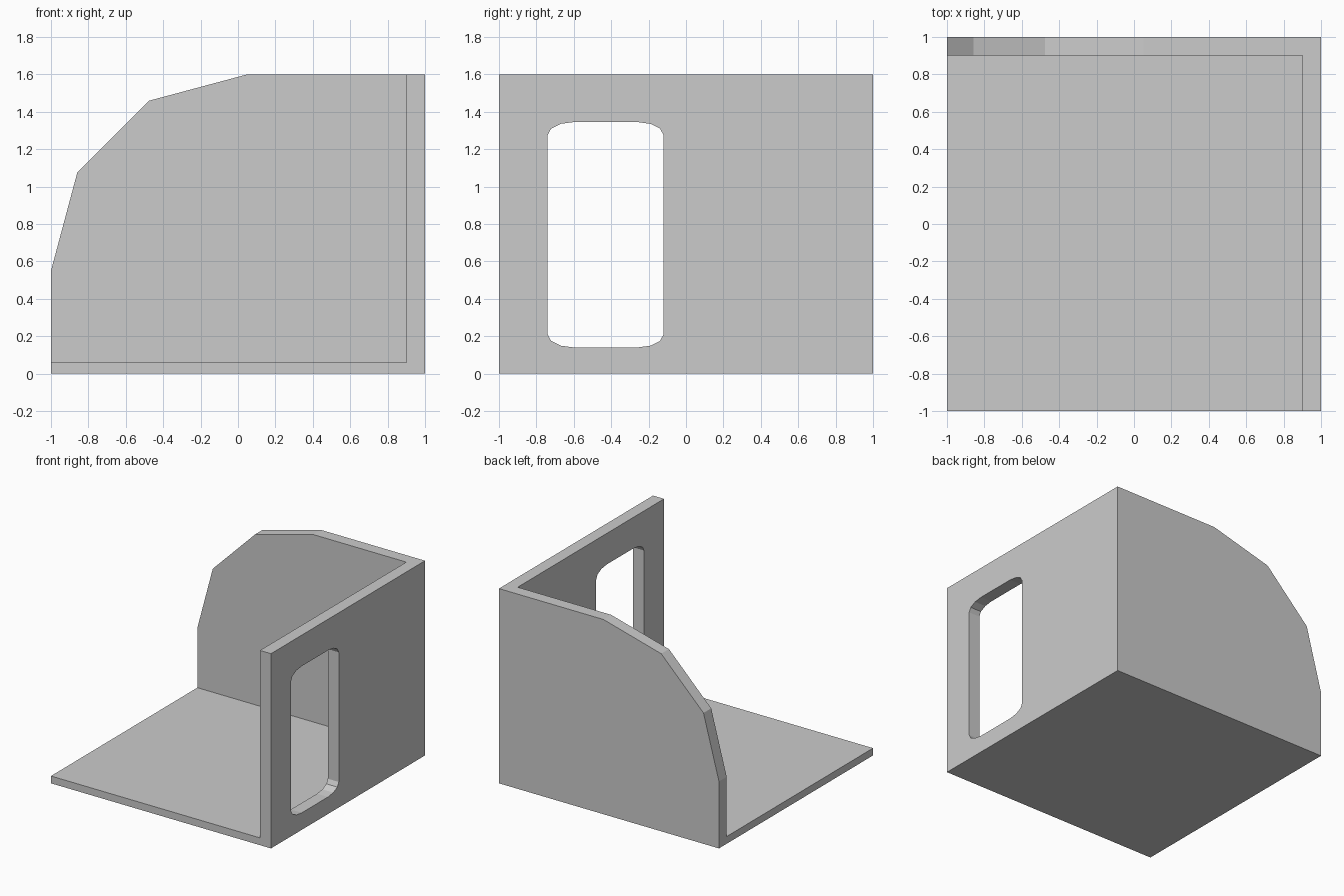
import bpy, bmesh
from math import cos, sin, radians
from mathutils import Vector

cube = bpy.data.objects.get("Cube")
if cube:
    bpy.data.objects.remove(cube, do_unlink=True)

grey = bpy.data.materials.new("plain grey")
grey.use_nodes = True
colour = (0.6, 0.6, 0.6, 1)
grey.diffuse_color = colour
grey.node_tree.nodes["Principled BSDF"].inputs["Base Color"].default_value = colour


def prism(name, points, sweep):
    """Extrude a closed outline of 3D points along the sweep vector."""
    bm = bmesh.new()
    face = bm.faces.new([bm.verts.new(p) for p in points])
    grown = bmesh.ops.extrude_face_region(bm, geom=[face], use_keep_orig=True)
    moved = [g for g in grown["geom"] if isinstance(g, bmesh.types.BMVert)]
    bmesh.ops.translate(bm, verts=moved, vec=Vector(sweep))
    bmesh.ops.recalc_face_normals(bm, faces=bm.faces)
    mesh = bpy.data.meshes.new(name)
    bm.to_mesh(mesh)
    bm.free()
    mesh.materials.append(grey)
    obj = bpy.data.objects.new(name, mesh)
    bpy.context.collection.objects.link(obj)
    return obj


def arc(cx, cz, rx, rz, start):
    """Quarter ellipse in three flat segments, turning clockwise."""
    angles = [radians(start - 30 * i) for i in range(4)]
    return [(cx + rx * cos(a), cz + rz * sin(a)) for a in angles]


def cut(target, cutter):
    cutter.hide_render = True
    mod = target.modifiers.new("cut", 'BOOLEAN')
    mod.operation = 'DIFFERENCE'
    mod.solver = 'EXACT'
    mod.object = cutter
    bpy.context.view_layer.objects.active = target
    bpy.ops.object.modifier_apply(modifier=mod.name)
    bpy.data.objects.remove(cutter, do_unlink=True)


# Solid block with a faceted upper corner
outline = [(1, 0), (-1, 0)] + arc(0.05, 0.55, 1.05, 1.05, 180) + [(1, 1.6)]
shell = prism("floor_and_walls", [(x, -1, z) for x, z in outline], (0, 2, 0))

# Hollow out the room, leaving floor, back wall and side wall
room = [(-1.5, -1.5, 0.06), (0.9, -1.5, 0.06), (0.9, 0.9, 0.06), (-1.5, 0.9, 0.06)]
cut(shell, prism("room_cutter", room, (0, 0, 2)))

# Doorway with softened corners through the side wall
y0, y1, z0, z1, rx, rz = -0.74, -0.12, 0.14, 1.345, 0.14, 0.07
door = (arc(y0 + rx, z1 - rz, rx, rz, 180) + arc(y1 - rx, z1 - rz, rx, rz, 90)
        + arc(y1 - rx, z0 + rz, rx, rz, 0) + arc(y0 + rx, z0 + rz, rx, rz, -90))
cut(shell, prism("doorway_cutter", [(0.7, y, z) for y, z in door], (0.5, 0, 0)))
